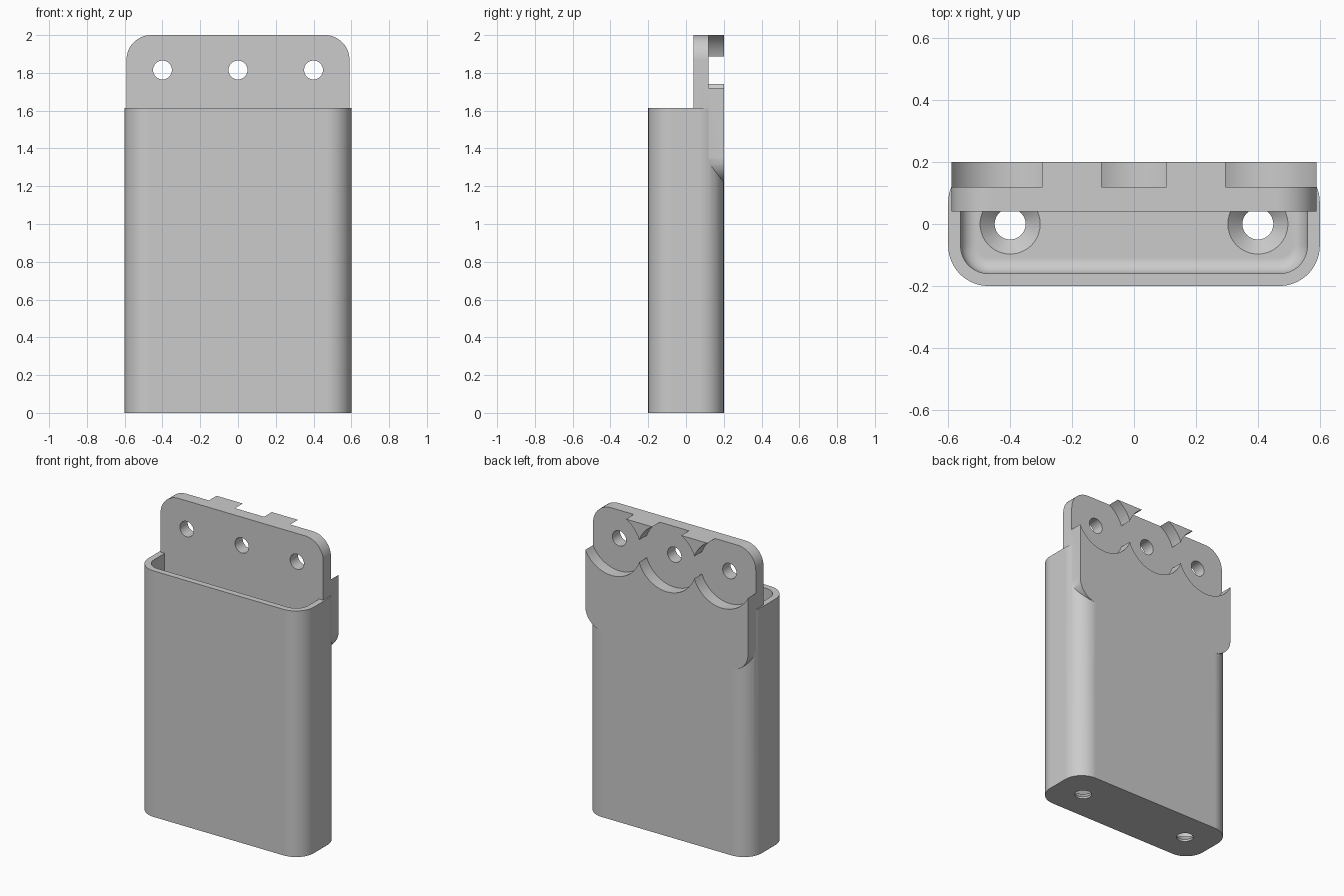
import bpy
import bmesh
from math import sin, cos, pi

if "Cube" in bpy.data.objects:
    bpy.data.objects.remove(bpy.data.objects["Cube"])

grey = bpy.data.materials.new("plain_grey")
grey.use_nodes = True
colour = (0.6, 0.6, 0.6, 1)
grey.diffuse_color = colour
grey.node_tree.nodes["Principled BSDF"].inputs["Base Color"].default_value = colour

HEIGHT, RADIUS, WALL, FLOOR = 1.613, 0.13, 0.04, 0.06
HOLE_Z = 1.815


def rounded_rect(half_u, half_v, r, steps=20):
    """Outline of a rectangle with rounded corners, anticlockwise."""
    pts = []
    for k, (su, sv) in enumerate([(1, 1), (-1, 1), (-1, -1), (1, -1)]):
        for i in range(steps + 1):
            a = (k + i / steps) * pi / 2
            pts.append((su * (half_u - r) + r * cos(a), sv * (half_v - r) + r * sin(a)))
    return pts


def circle(r, steps=64):
    return [(r * cos(2 * pi * i / steps), r * sin(2 * pi * i / steps)) for i in range(steps)]


def loft(name, rings):
    """Closed solid skinned through rings of equal point count."""
    bm = bmesh.new()
    loops = [[bm.verts.new(p) for p in ring] for ring in rings]
    n = len(loops[0])
    for lo, hi in zip(loops, loops[1:]):
        for i in range(n):
            j = (i + 1) % n
            bm.faces.new((lo[i], lo[j], hi[j], hi[i]))
    bm.faces.new(loops[0][::-1])
    bm.faces.new(loops[-1])
    bmesh.ops.recalc_face_normals(bm, faces=bm.faces)
    mesh = bpy.data.meshes.new(name)
    bm.to_mesh(mesh)
    bm.free()
    mesh.materials.append(grey)
    obj = bpy.data.objects.new(name, mesh)
    bpy.context.collection.objects.link(obj)
    return obj


def upright(outline, z, x=0):
    return [(x + u, v, z) for u, v in outline]


def facing(outline, y, x, z):
    return [(x + u, y, z + v) for u, v in outline]


def combine(target, other, operation):
    mod = target.modifiers.new(operation.lower(), "BOOLEAN")
    mod.operation, mod.solver, mod.object = operation, "EXACT", other
    bpy.ops.object.select_all(action="DESELECT")
    bpy.context.view_layer.objects.active = target
    target.select_set(True)
    bpy.ops.object.modifier_apply(modifier=mod.name)
    bpy.data.objects.remove(other)


# Rounded outer shell
shell = rounded_rect(0.6, 0.2, RADIUS)
holder = loft("holder_body", [upright(shell, 0), upright(shell, HEIGHT)])

# Hollow with a filleted floor edge
fillet = 0.05
rings = []
for i in range(11):
    a = i / 10 * pi / 2
    inset = WALL + fillet * (1 - sin(a))
    outline = rounded_rect(0.6 - inset, 0.2 - inset, RADIUS - inset)
    rings.append(upright(outline, FLOOR + fillet * (1 - cos(a))))
rings.append(upright(outline, HEIGHT + 0.2))
combine(holder, loft("hollow", rings), "DIFFERENCE")

# Mounting plate at the back
plate_low, plate_top = 1.22, 2.0
plate = rounded_rect(0.59, (plate_top - plate_low) / 2, RADIUS)
mid = (plate_low + plate_top) / 2
combine(holder, loft("plate", [facing(plate, y, 0, mid) for y in (0.04, 0.2)]), "UNION")

# Round recesses and through holes in the plate
for x in (-0.4, 0, 0.4):
    for r, y0 in ((0.213, 0.12), (0.05, -0.02)):
        cutter = loft("bore", [facing(circle(r), y, x, HOLE_Z) for y in (y0, 0.3)])
        combine(holder, cutter, "DIFFERENCE")

# Countersunk drain holes in the floor
for x in (-0.4, 0.4):
    profile = [(-0.05, 0.05), (FLOOR - 0.047, 0.05), (FLOOR, 0.097), (FLOOR + 0.02, 0.097)]
    cutter = loft("countersink", [upright(circle(r), z, x) for z, r in profile])
    combine(holder, cutter, "DIFFERENCE")

# Smooth curves, crisp edges
bpy.ops.object.select_all(action="DESELECT")
bpy.context.view_layer.objects.active = holder
holder.select_set(True)
bpy.ops.object.shade_smooth_by_angle(angle=pi / 6)
weighted = holder.modifiers.new("even_shading", "WEIGHTED_NORMAL")
weighted.keep_sharp = True
